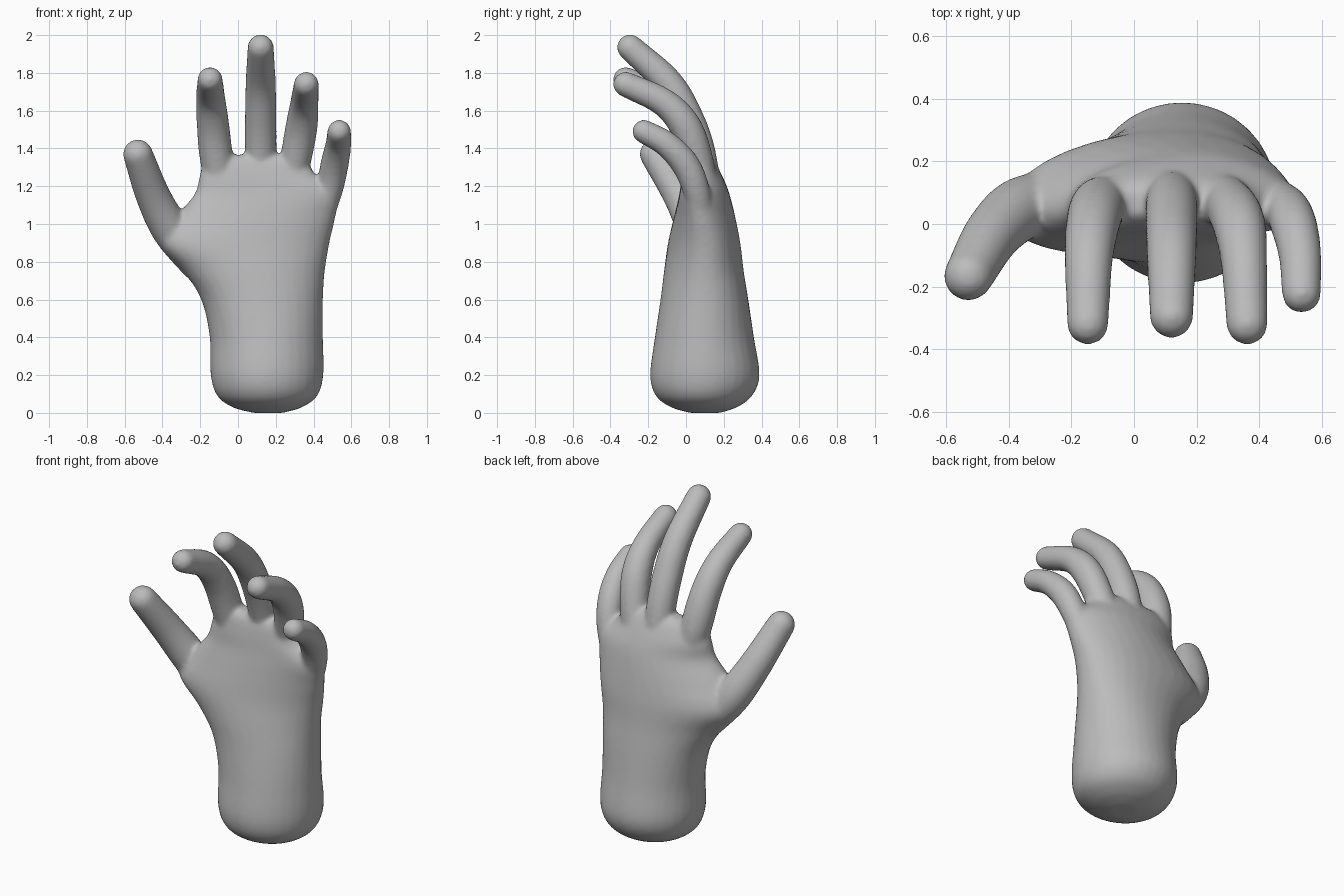
import bpy, bmesh
from math import cos, sin, pi, copysign
from mathutils import Vector

cube = bpy.data.objects.get("Cube")
if cube:
    bpy.data.objects.remove(cube)

skin = bpy.data.materials.new("clay grey")
skin.use_nodes = True
GREY = (0.5, 0.5, 0.5, 1)
skin.diffuse_color = GREY
skin.node_tree.nodes["Principled BSDF"].inputs["Base Color"].default_value = GREY

SIDES = 32
bm = bmesh.new()


def spline(points, steps=8):
    """Catmull-Rom samples through points of any dimension."""
    pts = [Vector(p) for p in points]
    pts = [2 * pts[0] - pts[1]] + pts + [2 * pts[-1] - pts[-2]]
    out = []
    for a, b, c, d in zip(pts, pts[1:], pts[2:], pts[3:]):
        for i in range(steps):
            t = i / steps
            out.append(0.5 * (2 * b + (c - a) * t + (2 * a - 5 * b + 4 * c - d) * t ** 2
                              + (3 * b - a - 3 * c + d) * t ** 3))
    return out + [pts[-2]]


def loft(rings):
    """Closed skin over a list of rings of points."""
    loops = [[bm.verts.new(p) for p in ring] for ring in rings]
    for low, high in zip(loops, loops[1:]):
        for i in range(SIDES):
            j = (i + 1) % SIDES
            bm.faces.new((low[i], low[j], high[j], high[i]))
    bm.faces.new(loops[0][::-1])
    bm.faces.new(loops[-1])


def finger(path):
    """Tapered tube through (x, y, z, radius) with a round tip."""
    samples = spline(path)
    centres = [s.to_3d() for s in samples]
    radii = [s[3] for s in samples]
    tip, r = centres[-1], radii[-1]
    end = (tip - centres[-2]).normalized()
    for k in range(1, 8):
        a = k / 7.3 * pi / 2
        centres.append(tip + end * r * sin(a))
        radii.append(r * cos(a))
    rings = []
    for i, c in enumerate(centres):
        along = (centres[min(i + 1, len(centres) - 1)] - centres[max(i - 1, 0)]).normalized()
        side = Vector((0, 1, 0)).cross(along).normalized()
        up = along.cross(side)
        rings.append([c + radii[i] * (side * cos(2 * pi * k / SIDES) + up * sin(2 * pi * k / SIDES))
                      for k in range(SIDES)])
    loft(rings)


def squared(value, power):
    """Push a sine or cosine outwards to make an ellipse boxier."""
    return copysign(abs(value) ** (2 / power), value)


# Wrist and palm: z, left x, right x, front y, back y, slant, forward bend of the sides, boxiness
sections = [
    (0.00, 0.08, 0.24, 0.02, 0.18, 0, 0, 2),
    (0.03, -0.03, 0.34, -0.08, 0.27, 0, 0, 2),
    (0.09, -0.11, 0.42, -0.16, 0.35, 0, 0, 2),
    (0.20, -0.145, 0.452, -0.19, 0.39, 0, 0, 2),
    (0.40, -0.15, 0.45, -0.165, 0.36, 0, 0, 2),
    (0.60, -0.195, 0.45, -0.135, 0.33, 0.03, 0, 2.1),
    (0.75, -0.29, 0.46, -0.115, 0.305, 0.06, 0.01, 2.1),
    (0.90, -0.41, 0.485, -0.09, 0.285, 0.07, 0.025, 2.2),
    (1.04, -0.325, 0.517, -0.06, 0.26, 0.04, 0.04, 2.1),
    (1.16, -0.23, 0.53, -0.035, 0.23, 0, 0.05, 2.1),
    (1.25, -0.205, 0.42, -0.02, 0.195, 0, 0.03, 2.4),
    (1.33, -0.18, 0.37, 0, 0.15, 0, 0.02, 2.5),
    (1.365, -0.14, 0.33, 0.03, 0.11, 0, 0.01, 2.5),
]
palm = []
for z, x0, x1, y0, y1, slant, bend, power in spline(sections, 5):
    ring = []
    for k in range(SIDES):
        across = squared(cos(2 * pi * k / SIDES), power)
        dx = (x1 - x0) / 2 * across
        dy = (y1 - y0) / 2 * squared(sin(2 * pi * k / SIDES), power)
        ring.append(((x0 + x1) / 2 + dx, (y0 + y1) / 2 + dy + slant * dx - bend * across ** 2, z))
    palm.append(ring)
loft(palm)

# Thumb, index, middle, ring and little finger
finger([(-0.22, 0.09, 0.76, 0.07), (-0.352, 0.055, 0.96, 0.10),
        (-0.45, -0.03, 1.15, 0.092), (-0.53, -0.167, 1.37, 0.079)])
finger([(-0.07, 0.09, 1.10, 0.07), (-0.113, 0.058, 1.34, 0.088), (-0.133, -0.008, 1.53, 0.086),
        (-0.145, -0.12, 1.67, 0.077), (-0.148, -0.32, 1.765, 0.067)])
finger([(0.12, 0.12, 1.10, 0.07), (0.12, 0.078, 1.36, 0.083), (0.12, 0.01, 1.56, 0.084),
        (0.12, -0.098, 1.75, 0.08), (0.12, -0.296, 1.935, 0.07)])
finger([(0.25, 0.11, 1.10, 0.07), (0.305, 0.062, 1.34, 0.083), (0.337, -0.005, 1.52, 0.085),
        (0.352, -0.12, 1.645, 0.075), (0.362, -0.32, 1.74, 0.067)])
finger([(0.40, 0.10, 0.93, 0.06), (0.478, 0.06, 1.16, 0.071), (0.51, 0, 1.31, 0.075),
        (0.531, -0.10, 1.42, 0.069), (0.536, -0.223, 1.49, 0.063)])

bmesh.ops.recalc_face_normals(bm, faces=bm.faces)
mesh = bpy.data.meshes.new("hand")
bm.to_mesh(mesh)
bm.free()
mesh.materials.append(skin)
hand = bpy.data.objects.new("hand", mesh)
bpy.context.collection.objects.link(hand)

# Fuse the parts into one skin and soften the webs
fuse = hand.modifiers.new("fuse", 'REMESH')
fuse.mode = 'VOXEL'
fuse.voxel_size = 0.011
fuse.use_smooth_shade = True
soften = hand.modifiers.new("soften", 'SMOOTH')
soften.factor = 0.5
soften.iterations = 18
